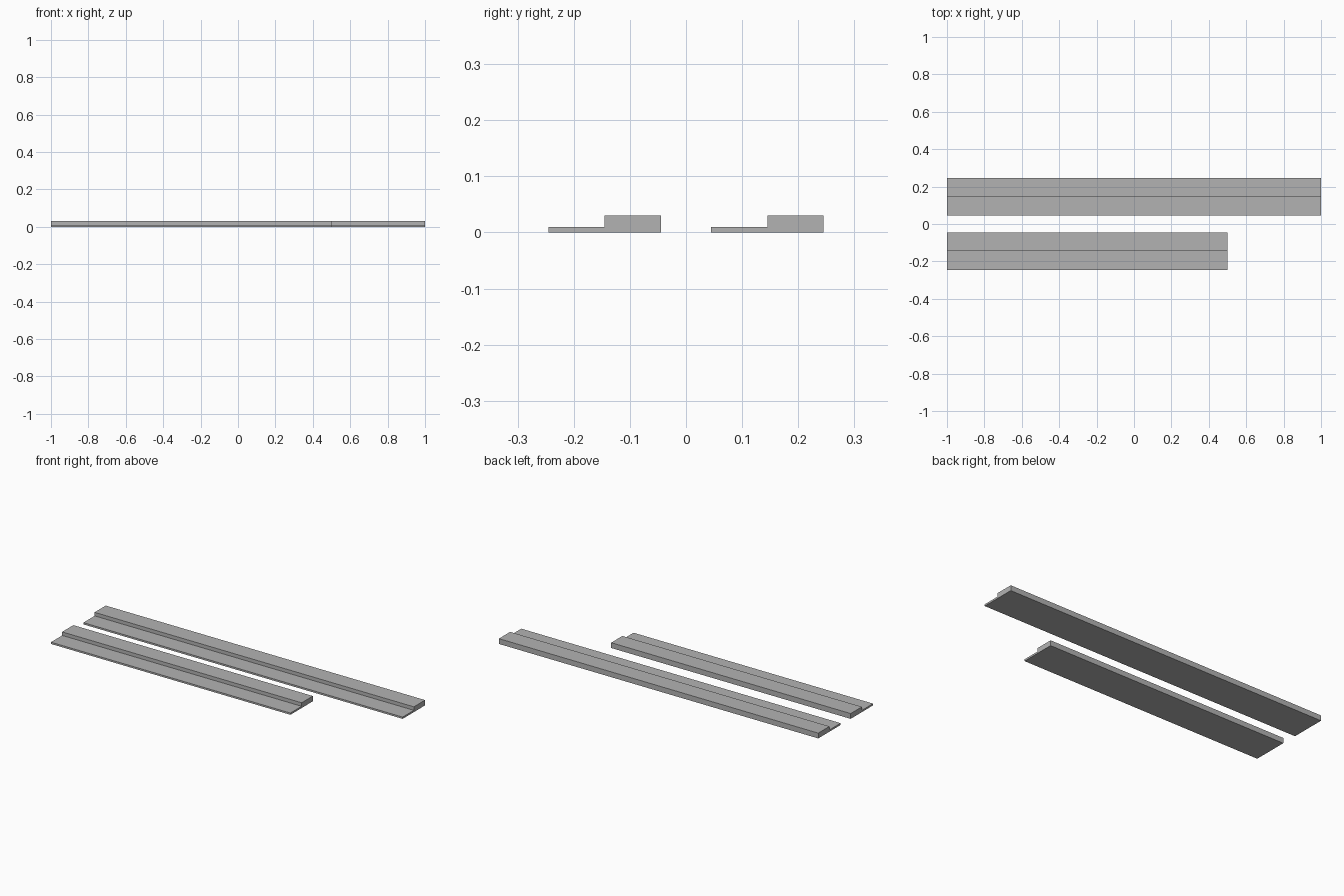
import bpy
import bmesh

cube = bpy.data.objects.get("Cube")
if cube:
    bpy.data.objects.remove(cube, do_unlink=True)

# Plain grey finish
grey = bpy.data.materials.new("grey")
grey.use_nodes = True
colour = (0.45, 0.45, 0.45, 1)
grey.diffuse_color = colour
grey.node_tree.nodes["Principled BSDF"].inputs["Base Color"].default_value = colour

# Stepped cross-section (y, z): thin flange in front, thick bar behind
PROFILE = [(0, 0), (0.2, 0), (0.2, 0.03), (0.1, 0.03), (0.1, 0.01), (0, 0.01)]


def stepped_rail(name, x_start, length, y_front):
    """Extrude the stepped profile along x."""
    bm = bmesh.new()
    end = bm.faces.new([bm.verts.new((x_start, y_front + y, z)) for y, z in PROFILE])
    result = bmesh.ops.extrude_face_region(bm, geom=[end])
    moved = [v for v in result["geom"] if isinstance(v, bmesh.types.BMVert)]
    bmesh.ops.translate(bm, verts=moved, vec=(length, 0, 0))
    bmesh.ops.recalc_face_normals(bm, faces=bm.faces)
    mesh = bpy.data.meshes.new(name)
    bm.to_mesh(mesh)
    bm.free()
    mesh.materials.append(grey)
    rail = bpy.data.objects.new(name, mesh)
    bpy.context.collection.objects.link(rail)
    return rail


# Long rail at the back, shorter rail at the front, flush at one end
stepped_rail("long_rail", -1, 2, 0.045)
stepped_rail("short_rail", -1, 1.5, -0.245)
